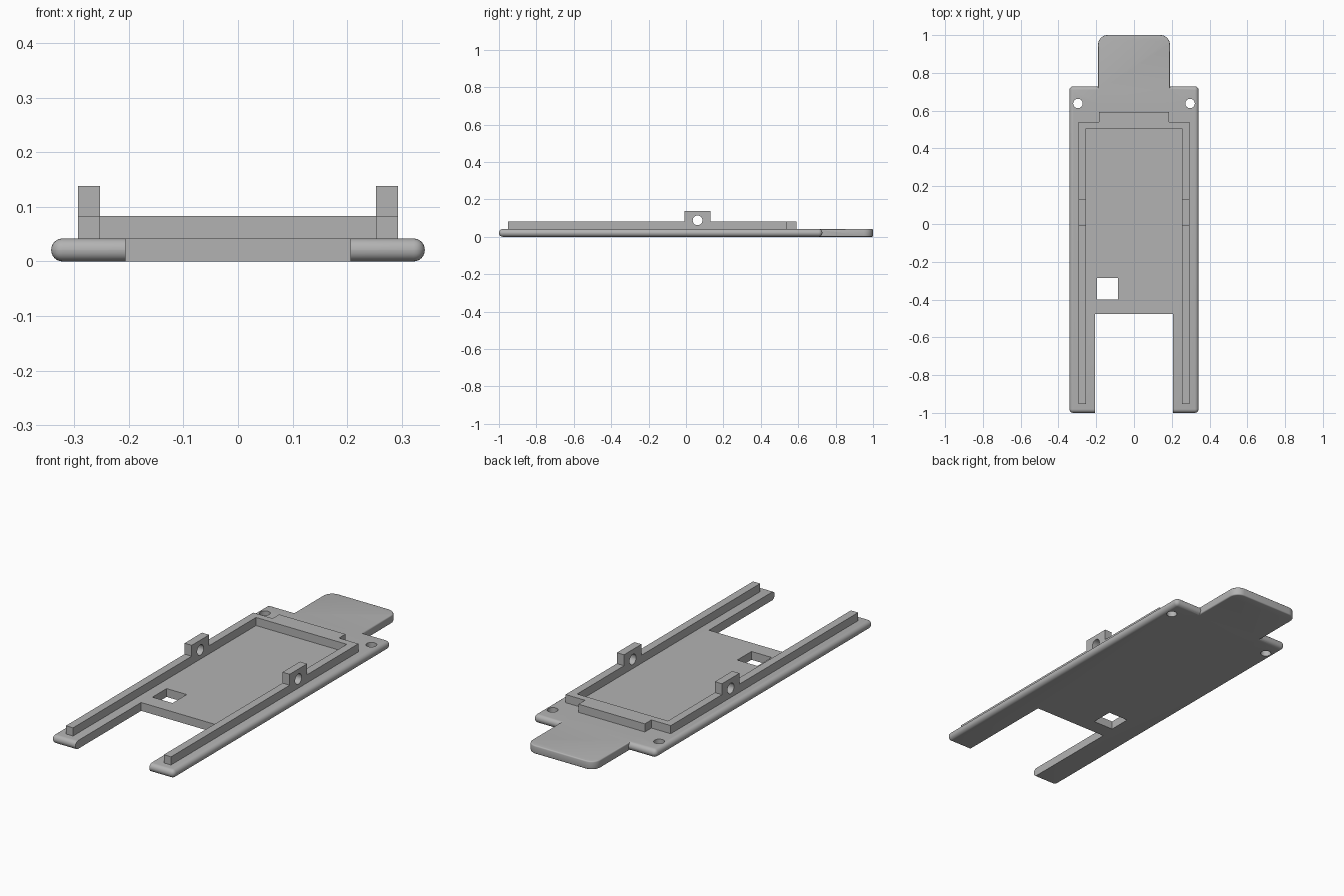
import bpy, bmesh

cube = bpy.data.objects.get("Cube")
if cube:
    bpy.data.objects.remove(cube, do_unlink=True)

GREY = (0.45, 0.45, 0.45, 1)
grey = bpy.data.materials.new("plain grey")
grey.use_nodes = True
grey.diffuse_color = GREY
grey.node_tree.nodes["Principled BSDF"].inputs["Base Color"].default_value = GREY

T = 0.042        # plate thickness
RAIL_TOP = 0.083
LUG_TOP = 0.138


def add_object(name, bm):
    bmesh.ops.recalc_face_normals(bm, faces=bm.faces)
    mesh = bpy.data.meshes.new(name)
    bm.to_mesh(mesh)
    bm.free()
    mesh.materials.append(grey)
    obj = bpy.data.objects.new(name, mesh)
    bpy.context.collection.objects.link(obj)
    return obj


def prism(name, outline, z0, z1):
    """Extrude a plan outline from z0 up to z1."""
    bm = bmesh.new()
    face = bm.faces.new([bm.verts.new((x, y, z0)) for x, y in outline])
    top = bmesh.ops.extrude_face_region(bm, geom=[face])["geom"]
    bmesh.ops.translate(bm, vec=(0, 0, z1 - z0),
                        verts=[v for v in top if isinstance(v, bmesh.types.BMVert)])
    return add_object(name, bm)


def box(name, x0, x1, y0, y1, z0, z1):
    return prism(name, [(x0, y0), (x1, y0), (x1, y1), (x0, y1)], z0, z1)


def bevel(obj, width, segments, pick=lambda e: True):
    bm = bmesh.new()
    bm.from_mesh(obj.data)
    bmesh.ops.bevel(bm, geom=[e for e in bm.edges if pick(e)], offset=width,
                    segments=segments, profile=0.5, affect='EDGES')
    bm.to_mesh(obj.data)
    bm.free()


def cylinder(name, centre, radius, axis):
    bpy.ops.mesh.primitive_cylinder_add(
        vertices=32, radius=radius, depth=0.3, location=centre,
        rotation=(0, 1.5708, 0) if axis == "x" else (0, 0, 0))
    obj = bpy.context.object
    obj.name = name
    obj.data.materials.append(grey)
    return obj


def boolean(obj, other, operation):
    """Apply a boolean and discard the helper."""
    mod = obj.modifiers.new(operation.lower(), 'BOOLEAN')
    mod.operation, mod.solver, mod.object = operation, 'EXACT', other
    other.hide_render = True
    bpy.ops.object.select_all(action='DESELECT')
    bpy.context.view_layer.objects.active = obj
    obj.select_set(True)
    bpy.ops.object.modifier_apply(modifier=mod.name)
    bpy.data.objects.remove(other, do_unlink=True)


def smooth(obj):
    bpy.ops.object.select_all(action='DESELECT')
    bpy.context.view_layer.objects.active = obj
    obj.select_set(True)
    bpy.ops.object.shade_smooth_by_angle(angle=0.6)


# Base plate with fully rounded rim
plate = box("base_plate", -0.342, 0.342, -1, 0.729, 0, T)
bevel(plate, 0.0205, 6)

# Rear tongue with rounded end corners
tongue = box("rear_tongue", -0.19, 0.19, 0.64, 1, 0, T)
bevel(tongue, 0.05, 8, lambda e: abs(e.verts[0].co.z - e.verts[1].co.z) > 0.01
      and e.verts[0].co.y > 0.9)
bevel(tongue, 0.006, 3, lambda e: abs(e.verts[0].co.z - e.verts[1].co.z) < 0.001
      and max(v.co.y for v in e.verts) > 0.7)
boolean(plate, tongue, 'UNION')

# Front slot, square window and rear screw holes
boolean(plate, box("slot_cutter", -0.206, 0.206, -1.2, -0.477, -0.1, 0.2), 'DIFFERENCE')
boolean(plate, box("window_cutter", -0.197, -0.085, -0.4, -0.287, -0.1, 0.2), 'DIFFERENCE')
for side in (-1, 1):
    boolean(plate, cylinder("screw_cutter", (side * 0.297, 0.638, 0), 0.025, "z"), 'DIFFERENCE')
smooth(plate)

# Raised U-shaped wall: side rails joined by a stepped rear wall
IN, OUT, STEP = 0.253, 0.293, 0.185
FRONT, BACK_IN, BACK_OUT, BACK_STEP = -0.952, 0.505, 0.54, 0.592
half = [(IN, BACK_IN), (IN, FRONT), (OUT, FRONT), (OUT, BACK_OUT),
        (STEP, BACK_OUT), (STEP, BACK_STEP)]
wall = prism("raised_wall", half + [(-x, y) for x, y in reversed(half)], T, RAIL_TOP)

# Pivot lugs on the rails, drilled crosswise
for side in (-1, 1):
    x0, x1 = sorted((side * IN, side * OUT))
    boolean(wall, box("lug", x0, x1, -0.007, 0.132, T, LUG_TOP), 'UNION')
for side in (-1, 1):
    boolean(wall, cylinder("pivot_cutter", (side * 0.273, 0.062, 0.088), 0.026, "x"), 'DIFFERENCE')
smooth(wall)
